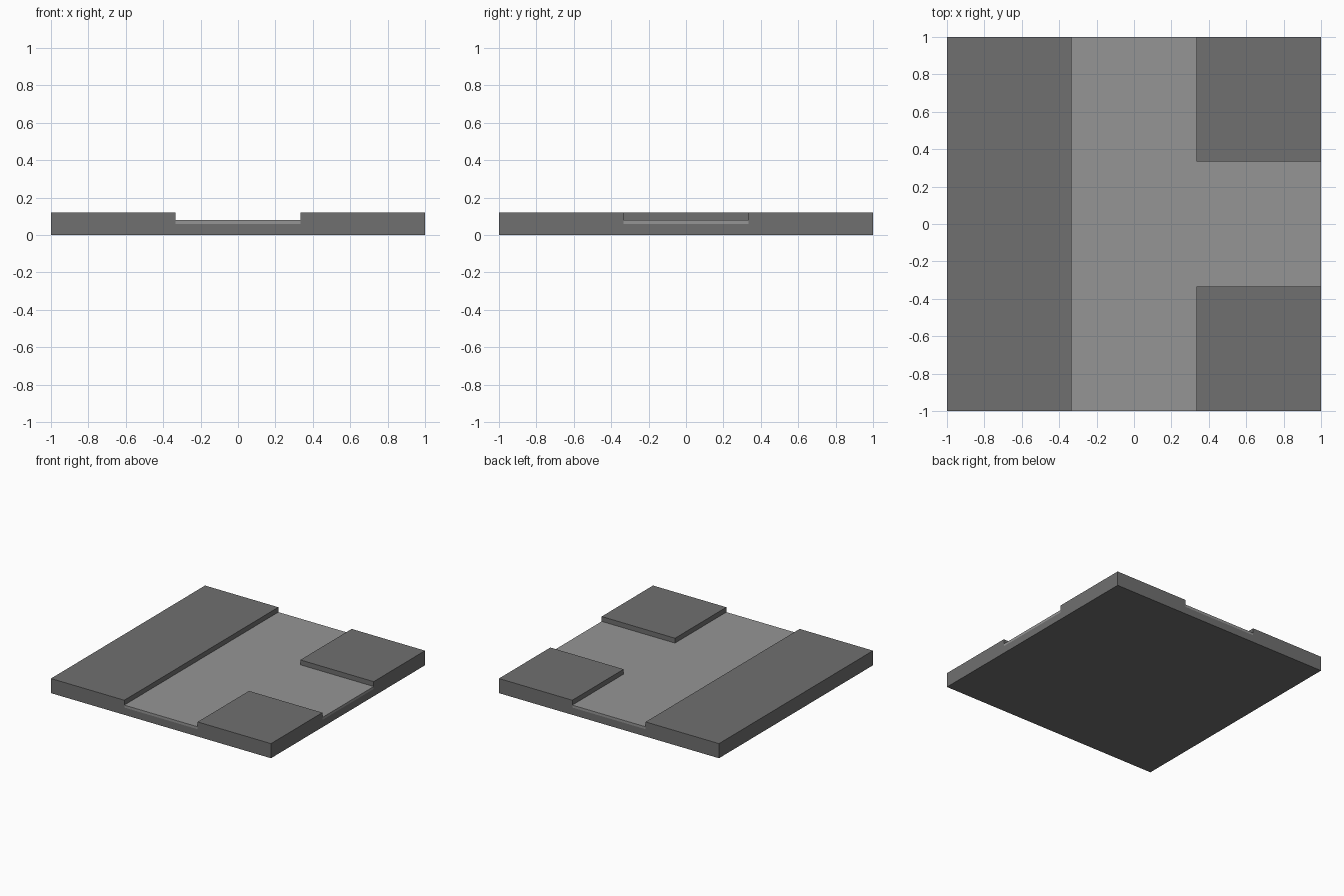
import bpy
import bmesh

if "Cube" in bpy.data.objects:
    bpy.data.objects.remove(bpy.data.objects["Cube"])

GROUND, ROAD, KERB = 0.06, 0.08, 0.12


def material(name, grey):
    mat = bpy.data.materials.new(name)
    mat.diffuse_color = (grey, grey, grey, 1)
    mat.use_nodes = True
    mat.node_tree.nodes["Principled BSDF"].inputs["Base Color"].default_value = mat.diffuse_color
    return mat


def is_road(face):
    # T junction on a 3 x 3 grid: centre column plus the right middle cell
    c = face.calc_center_median()
    return abs(c.x) < 0.3 or (c.x > 0 and abs(c.y) < 0.3)


def raise_faces(bm, faces, height):
    result = bmesh.ops.extrude_face_region(bm, geom=faces)["geom"]
    verts = [g for g in result if isinstance(g, bmesh.types.BMVert)]
    bmesh.ops.translate(bm, verts=verts, vec=(0, 0, height))
    return [g for g in result if isinstance(g, bmesh.types.BMFace)]


def finish(bm, name, mat):
    bmesh.ops.recalc_face_normals(bm, faces=bm.faces[:])
    bmesh.ops.dissolve_limit(bm, angle_limit=0.01, verts=bm.verts[:], edges=bm.edges[:])
    mesh = bpy.data.meshes.new(name)
    bm.to_mesh(mesh)
    bm.free()
    mesh.materials.append(mat)
    bpy.context.collection.objects.link(bpy.data.objects.new(name, mesh))


def new_grid():
    bm = bmesh.new()
    bmesh.ops.create_grid(bm, x_segments=3, y_segments=3, size=1)
    return bm


# Ground slab with raised pavements around the junction
bm = new_grid()
top = raise_faces(bm, bm.faces[:], GROUND)
raise_faces(bm, [f for f in top if not is_road(f)], KERB - GROUND)
finish(bm, "pavement_base", material("dark_grey", 0.16))

# Lighter road surface laid in the channel
bm = new_grid()
bmesh.ops.delete(bm, geom=[f for f in bm.faces if not is_road(f)], context="FACES")
bmesh.ops.translate(bm, verts=bm.verts[:], vec=(0, 0, GROUND))
raise_faces(bm, bm.faces[:], ROAD - GROUND)
finish(bm, "road_surface", material("light_grey", 0.3))
